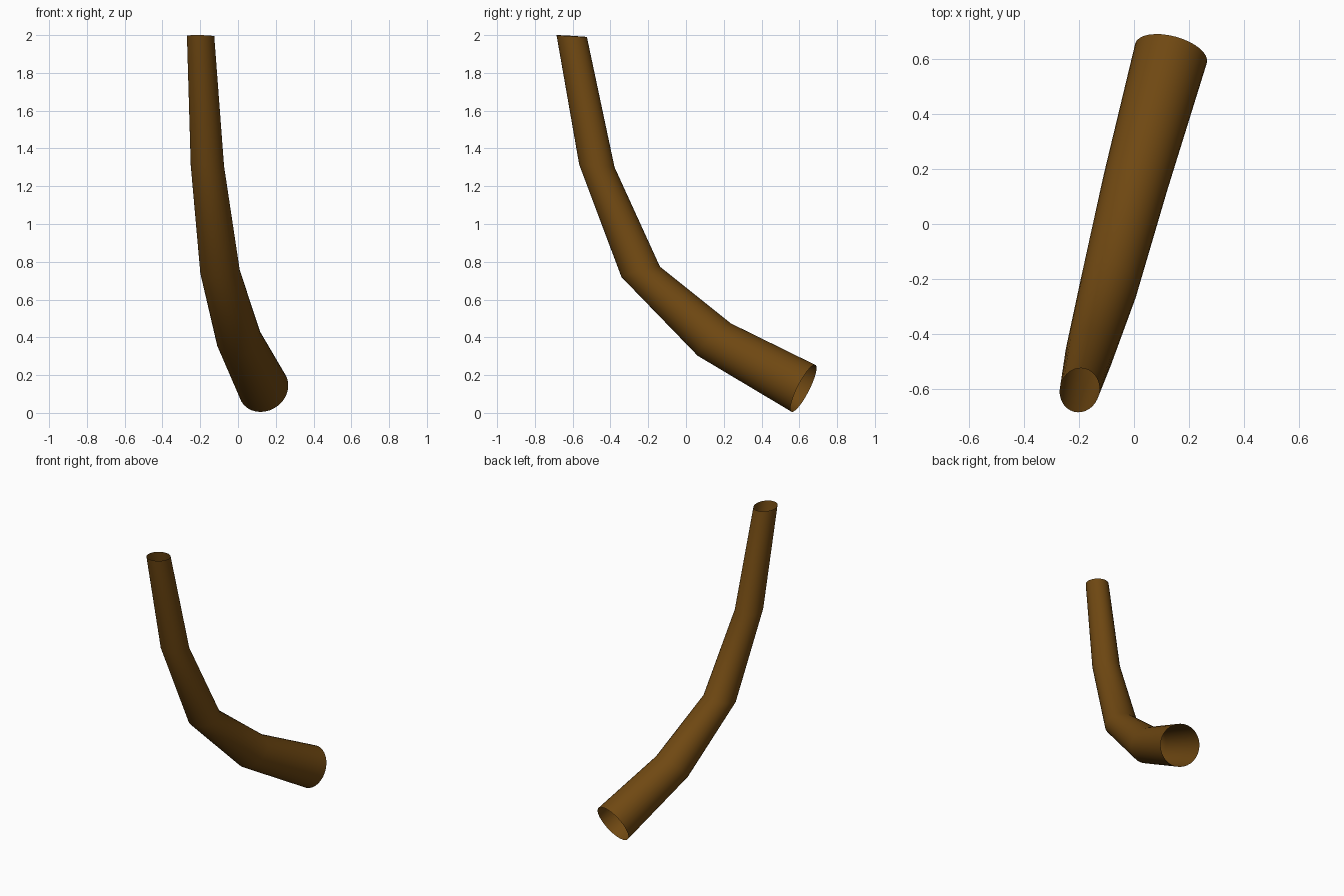
import bpy, bmesh, math
from mathutils import Vector

if "Cube" in bpy.data.objects:
    bpy.data.objects.remove(bpy.data.objects["Cube"])

SIDES = 32
AZ = math.radians(15)            # compass direction in which the branch leans

# Rings: centre (x, y, z), sideways radius, lean-direction half axis (run, rise)
RINGS = [
    ((0.135, 0.622, 0.130), 0.135, (0.062, 0.125)),
    ((0.005, 0.150, 0.388), 0.119, (0.087, 0.087)),
    ((-0.095, -0.240, 0.747), 0.105, (0.102, 0.028)),
    ((-0.162, -0.472, 1.308), 0.088, (0.094, -0.007)),
    ((-0.198, -0.605, 1.995), 0.072, (0.081, -0.005)),
]

side = Vector((math.cos(AZ), -math.sin(AZ), 0))


def add_ring(bm, centre, radius, axis):
    run, rise = axis
    lean = Vector((math.sin(AZ) * run, math.cos(AZ) * run, rise))
    ring = []
    for i in range(SIDES):
        a = 2 * math.pi * i / SIDES
        ring.append(bm.verts.new(Vector(centre) + side * radius * math.cos(a) + lean * math.sin(a)))
    return ring


# Bent, tapering branch tube, open at both ends
bm = bmesh.new()
rings = [add_ring(bm, *r) for r in RINGS]
for low, high in zip(rings, rings[1:]):
    for i in range(SIDES):
        j = (i + 1) % SIDES
        bm.faces.new((low[i], low[j], high[j], high[i])).smooth = True
bmesh.ops.recalc_face_normals(bm, faces=bm.faces)

mesh = bpy.data.meshes.new("branch")
bm.to_mesh(mesh)
bm.free()
branch = bpy.data.objects.new("branch", mesh)
bpy.context.collection.objects.link(branch)

# Brown bark
bark = bpy.data.materials.new("bark")
bark.diffuse_color = (0.16, 0.065, 0.006, 1)
bark.use_nodes = True
bark.node_tree.nodes["Principled BSDF"].inputs["Base Color"].default_value = bark.diffuse_color
mesh.materials.append(bark)
